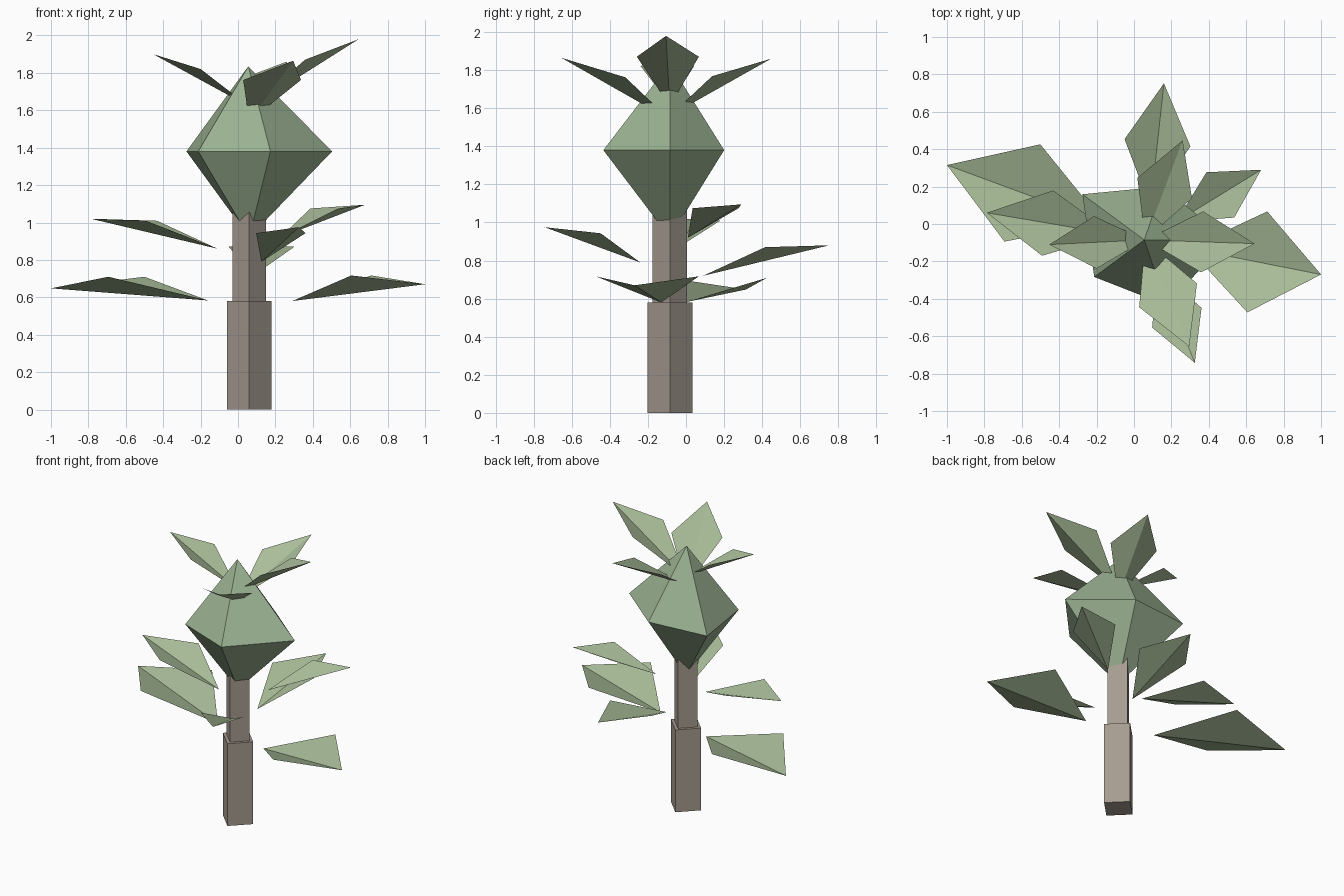
import bpy
from math import cos, sin, radians
from mathutils import Vector

if "Cube" in bpy.data.objects:
    bpy.data.objects.remove(bpy.data.objects["Cube"])

CX, CY = 0.06, -0.085  # trunk axis


def material(name, rgb):
    m = bpy.data.materials.new(name)
    m.diffuse_color = (*rgb, 1)
    m.use_nodes = True
    m.node_tree.nodes["Principled BSDF"].inputs["Base Color"].default_value = m.diffuse_color
    return m


BARK = material("bark", (0.38, 0.33, 0.28))
CROWN = material("crown_green", (0.33, 0.45, 0.29))
LEAF = material("leaf_green", (0.40, 0.51, 0.32))


def mesh_object(name, verts, faces, mat):
    me = bpy.data.meshes.new(name)
    me.from_pydata(verts, [], faces)
    me.materials.append(mat)
    ob = bpy.data.objects.new(name, me)
    bpy.context.collection.objects.link(ob)
    return ob


def trunk(name, r, z0, z1):
    # four-sided post with its corners on the axes
    bpy.ops.mesh.primitive_cylinder_add(vertices=4, radius=r, depth=z1 - z0,
                                        location=(CX, CY, (z0 + z1) / 2))
    ob = bpy.context.object
    ob.name = name
    ob.data.materials.append(BARK)


def leaf(name, base, tip, half_width, lift):
    # kite folded along a straight midrib, side corners raised
    base, tip = Vector(base), Vector(tip)
    d = tip - base
    side = Vector((-d.y, d.x, 0)).normalized() * half_width
    mid = base.lerp(tip, 0.52) + Vector((0, 0, lift))
    mesh_object(name, [base, mid - side, tip, mid + side],
                [(0, 1, 2), (0, 2, 3)], LEAF)


# Trunk
trunk("lower_trunk", 0.118, 0, 0.58)
trunk("upper_trunk", 0.09, 0.58, 1.1)

# Crown: uneven five-sided double pyramid
radii = [0.443, 0.30, 0.415, 0.337, 0.367]
ring = [(CX + r * cos(radians(72 * i)), CY + r * sin(radians(72 * i)), 1.38)
        for i, r in enumerate(radii)]
faces = []
for i in range(5):
    j = (i + 1) % 5
    faces += [(i, j, 5), (j, i, 6)]
mesh_object("crown", ring + [(CX - 0.005, CY, 1.835), (CX, CY, 0.92)], faces, CROWN)

# Leaves around the trunk: base, tip, half width, lift
trunk_leaves = [
    ((0.29, -0.13, 0.58), (1.0, -0.27, 0.67), 0.275, 0.09),
    ((-0.16, 0.005, 0.583), (-1.0, 0.315, 0.648), 0.277, 0.093),
    ((0.125, -0.24, 0.79), (0.325, -0.742, 0.975), 0.142, 0.057),
    ((0.088, 0.09, 0.72), (0.16, 0.752, 0.88), 0.177, 0.067),
    ((-0.11, -0.055, 0.86), (-0.787, 0.06, 1.02), 0.177, 0.066),
    ((0.225, 0.01, 0.92), (0.68, 0.29, 1.095), 0.142, 0.064),
]
for i, args in enumerate(trunk_leaves):
    leaf(f"trunk_leaf_{i + 1}", *args)

# Leaves sprouting out of the crown: base height, tip, half width, lift
top_leaves = [
    (1.61, (0.645, -0.105, 1.98), 0.163, 0.068),
    (1.54, (0.295, -0.655, 1.865), 0.167, 0.053),
    (1.62, (-0.453, -0.11, 1.9), 0.14, 0.055),
    (1.56, (0.26, 0.447, 1.86), 0.156, 0.052),
]
for i, (z, tip, w, lift) in enumerate(top_leaves):
    leaf(f"top_leaf_{i + 1}", (CX, CY, z), tip, w, lift)
